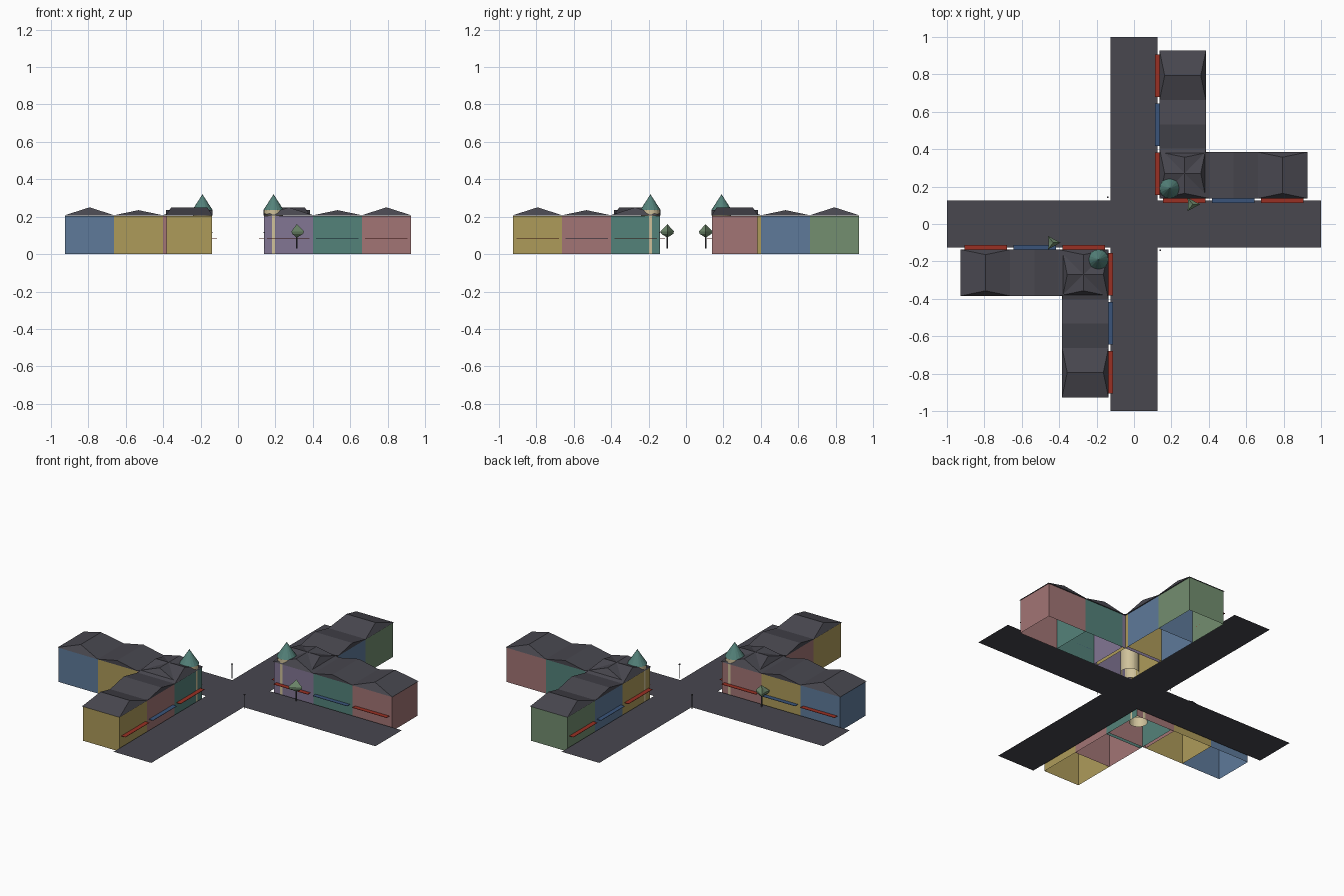
import bpy, bmesh, math
from mathutils import Matrix, Vector

if "Cube" in bpy.data.objects:
    bpy.data.objects.remove(bpy.data.objects["Cube"])


def linear(c):
    c /= 255
    return c / 12.92 if c < 0.04 else ((c + 0.055) / 1.055) ** 2.4


def material(name, *rgb):
    m = bpy.data.materials.new(name)
    m.use_nodes = True
    col = [linear(c) for c in rgb] + [1]
    m.diffuse_color = col
    m.node_tree.nodes["Principled BSDF"].inputs["Base Color"].default_value = col
    return m


SLATE = material("slate_grey", 72, 71, 79)
PINK = material("dusty_pink", 162, 117, 117)
YELLOW = material("ochre_yellow", 174, 155, 90)
BLUE = material("soft_blue", 94, 122, 154)
GREEN = material("sage_green", 115, 142, 112)
TEAL = material("muted_teal", 84, 130, 122)
PURPLE = material("dusty_purple", 130, 118, 148)
CREAM = material("cream", 208, 194, 155)
RED = material("awning_red", 152, 48, 36)
NAVY = material("awning_blue", 58, 84, 122)

STREET_Z, WALL_Z = 0.031, 0.205
NEAR, FAR, STEP = 0.14, 0.381, 0.2615


def finish(name, bm, mat):
    bmesh.ops.recalc_face_normals(bm, faces=bm.faces)
    me = bpy.data.meshes.new(name)
    bm.to_mesh(me)
    bm.free()
    me.materials.append(mat)
    ob = bpy.data.objects.new(name, me)
    bpy.context.collection.objects.link(ob)
    return ob


def add_box(bm, lo, hi):
    lo, hi = Vector(lo), Vector(hi)
    mat = Matrix.Translation((lo + hi) / 2) @ Matrix.Diagonal((*(hi - lo), 1))
    bmesh.ops.create_cube(bm, size=1, matrix=mat)


def add_cone(bm, r1, r2, z0, z1, sides):
    bmesh.ops.create_cone(bm, cap_ends=True, segments=sides, radius1=r1, radius2=r2,
                          depth=z1 - z0, matrix=Matrix.Translation((0, 0, (z0 + z1) / 2)))


def orient(bm, sign, swap):
    # Turn a row built along +x into any of the four arms
    for v in bm.verts:
        x, y, z = v.co
        if swap:
            x, y = y, x
        v.co = (sign * x, sign * y, z)


# Crossing streets as one flat cross, raised above the house footings
def streets():
    bm = bmesh.new()
    w = 0.125
    quarter = [(1, -w), (1, w), (w, w)]
    pts = []
    for k in range(4):
        turn = Matrix.Rotation(k * math.pi / 2, 3, "Z")
        pts += [turn @ Vector((x, y, STREET_Z)) for x, y in quarter]
    bm.faces.new([bm.verts.new(p) for p in pts])
    ob = finish("crossing_streets", bm, SLATE)
    if ob.data.polygons[0].normal.z < 0:
        ob.data.flip_normals()


# House shell, open underneath and towards the previous house
def walls(name, a0, mat, sign, swap):
    bm = bmesh.new()
    add_box(bm, (a0, NEAR, 0), (a0 + STEP, FAR, WALL_Z))
    bmesh.ops.recalc_face_normals(bm, faces=bm.faces)
    open_faces = [f for f in bm.faces if f.normal.z < -0.5 or f.normal.x < -0.5]
    bmesh.ops.delete(bm, geom=open_faces, context="FACES")
    orient(bm, sign, swap)
    finish(name, bm, mat)


# Ridged roof, hipped when the ridge is inset
def roof(name, a0, ridge_z, inset, sign, swap):
    bm = bmesh.new()
    lip = 0.004
    a1, d0, d1 = a0 + STEP, NEAR - lip, FAR + lip
    mid = (a0 + a1) / 2
    e = [bm.verts.new((a, d, WALL_Z + 0.002)) for a, d in
         ((a0 - lip, d0), (a1 + lip, d0), (a1 + lip, d1), (a0 - lip, d1))]
    r0 = bm.verts.new((mid, d0 + inset, ridge_z))
    r1 = bm.verts.new((mid, d1 - inset, ridge_z))
    for face in (e, (e[0], e[1], r0), (e[1], e[2], r1, r0),
                 (e[2], e[3], r1), (e[3], e[0], r0, r1)):
        bm.faces.new(face)
    orient(bm, sign, swap)
    finish(name, bm, SLATE)


# Thin flat awning over the shop front
def awning(name, a0, mat, sign, swap):
    bm = bmesh.new()
    add_box(bm, (a0 + 0.016, NEAR - 0.027, 0.0845), (a0 + STEP - 0.018, NEAR, 0.0865))
    orient(bm, sign, swap)
    finish(name, bm, mat)


def house_row(label, colours, sign, swap):
    for i, mat in enumerate(colours):
        a0 = NEAR + i * STEP
        middle = i == 1
        tag = f"{label}_{i + 1}"
        walls("walls_" + tag, a0, mat, sign, swap)
        roof("roof_" + tag, a0, 0.235 if middle else 0.25,
             0 if middle else 0.028, sign, swap)
        awning("awning_" + tag, a0, NAVY if middle else RED, sign, swap)


# Round corner tower with pointed cap
def tower(label, sign):
    at = (sign * 0.19, sign * 0.19, 0)
    bm = bmesh.new()
    add_cone(bm, 0.0508, 0.0508, 0, 0.236, 32)
    bottom = [f for f in bm.faces if f.calc_center_median().z < 0.01]
    bmesh.ops.delete(bm, geom=bottom, context="FACES")
    finish("tower_" + label, bm, CREAM).location = at
    bm = bmesh.new()
    add_cone(bm, 0.054, 0, 0.236, 0.32, 16)
    finish("tower_cap_" + label, bm, TEAL).location = at


# Street tree: thin trunk and faceted crown
def tree(label, x, y):
    bm = bmesh.new()
    add_cone(bm, 0.004, 0.004, STREET_Z, 0.11, 6)
    finish("tree_trunk_" + label, bm, SLATE).location = (x, y, 0)
    bm = bmesh.new()
    top, low = bm.verts.new((0, 0, 0.16)), bm.verts.new((0, 0, 0.088))
    outline = ((0.039, 0), (-0.028, 0.036), (-0.024, 0), (-0.028, -0.036))
    upper, lower = [[bm.verts.new((px * s, py * s, z)) for px, py in outline]
                    for s, z in ((1, 0.122), (0.88, 0.108))]
    for i in range(len(outline)):
        j = (i + 1) % len(outline)
        bm.faces.new((upper[i], upper[j], top))
        bm.faces.new((lower[i], lower[j], upper[j], upper[i]))
        bm.faces.new((lower[j], lower[i], low))
    finish("tree_crown_" + label, bm, GREEN).location = (x, y, 0)


# Slim street lamp
def lamp(label, x, y):
    bm = bmesh.new()
    add_cone(bm, 0.002, 0.002, STREET_Z, 0.115, 6)
    add_box(bm, (-0.004, -0.004, 0.114), (0.004, 0.004, 0.119))
    finish("street_lamp_" + label, bm, SLATE).location = (x, y, 0)


streets()
house_row("back_left_x", (PURPLE, TEAL, PINK), 1, False)
house_row("back_left_y", (YELLOW, BLUE, GREEN), 1, True)
house_row("front_right_x", (PINK, YELLOW, BLUE), -1, False)
house_row("front_right_y", (TEAL, PINK, YELLOW), -1, True)
tower("back_left", 1)
tower("front_right", -1)
tree("back_left", 0.314, 0.105)
tree("front_right", -0.432, -0.1)
lamp("back_right", -0.14, 0.143)
lamp("front_left", 0.14, -0.14)
